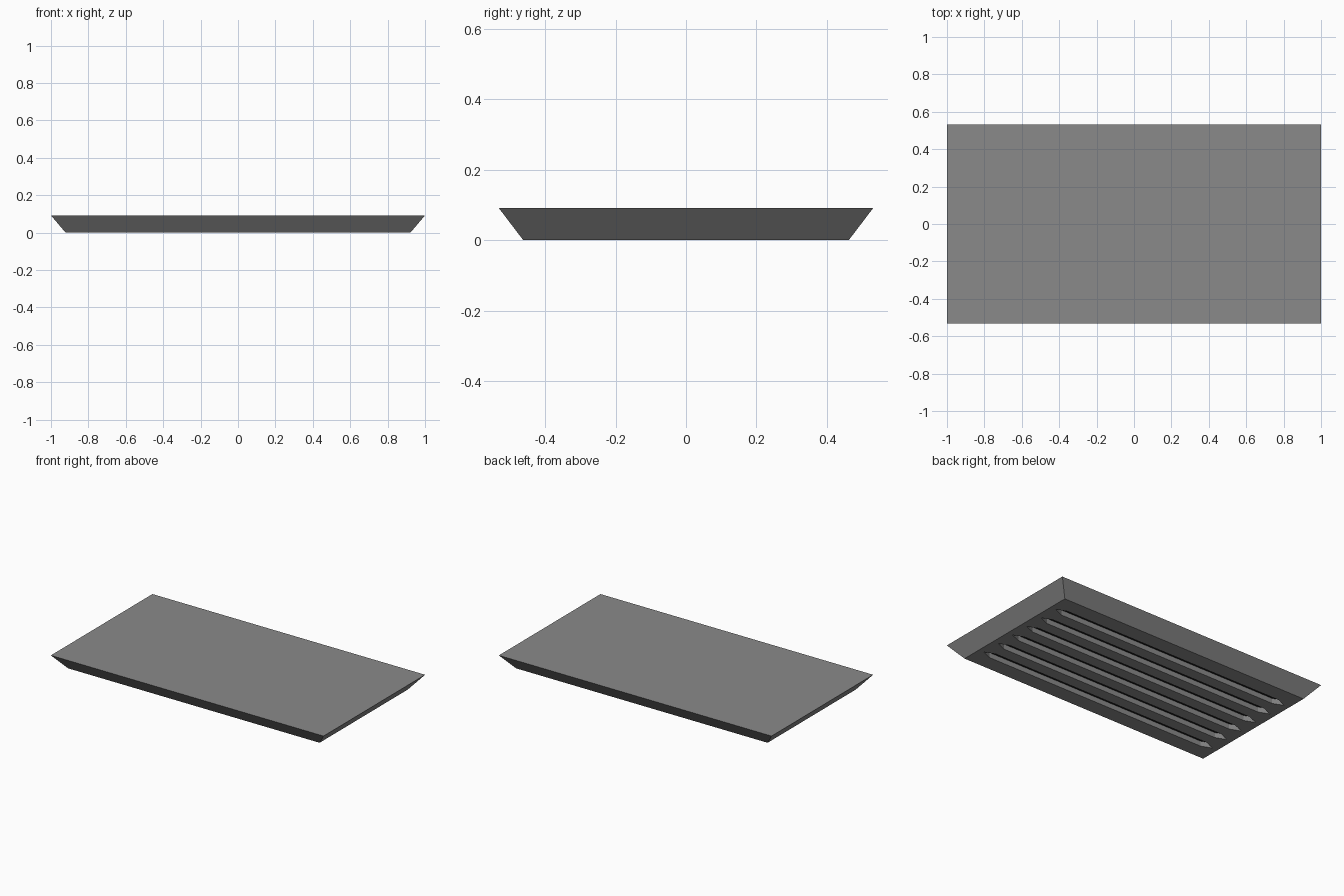
import bpy, bmesh

default = bpy.data.objects.get("Cube")
if default:
    bpy.data.objects.remove(default)

HEIGHT = 0.092
SLOTS, PITCH = 6, 0.132
SLOT_HALF, SLOT_W, SLOT_TIP, SLOT_DEPTH = 0.885, 0.028, 0.07, 0.034


def make_material(name, value):
    mat = bpy.data.materials.new(name)
    mat.use_nodes = True
    colour = (value, value, value, 1)
    mat.diffuse_color = colour
    mat.node_tree.nodes["Principled BSDF"].inputs["Base Color"].default_value = colour
    return mat


MATERIALS = [make_material("mid_grey", 0.253), make_material("slot_black", 0.01)]


def loft(bm, lower, upper, z0, z1):
    """Closed solid between two outlines of equal point count."""
    a = [bm.verts.new((x, y, z0)) for x, y in lower]
    b = [bm.verts.new((x, y, z1)) for x, y in upper]
    bm.faces.new(a[::-1])
    bm.faces.new(b)
    n = len(a)
    for i in range(n):
        j = (i + 1) % n
        bm.faces.new((a[i], a[j], b[j], b[i]))


def make_object(name, bm):
    mesh = bpy.data.meshes.new(name)
    bm.to_mesh(mesh)
    bm.free()
    for mat in MATERIALS:
        mesh.materials.append(mat)
    obj = bpy.data.objects.new(name, mesh)
    bpy.context.collection.objects.link(obj)
    return obj


def rectangle(hx, hy):
    return [(-hx, -hy), (hx, -hy), (hx, hy), (-hx, hy)]


def slot_outline(y):
    """Long six-sided slot with pointed ends."""
    inner = SLOT_HALF - SLOT_TIP
    return [(-inner, y - SLOT_W), (inner, y - SLOT_W), (SLOT_HALF, y),
            (inner, y + SLOT_W), (-inner, y + SLOT_W), (-SLOT_HALF, y)]


# Tray body with sloping sides
bm = bmesh.new()
loft(bm, rectangle(0.922, 0.462), rectangle(1.0, 0.532), 0, HEIGHT)
slab = make_object("tapered_slab", bm)

# Row of slots sunk into the underside
bm = bmesh.new()
for i in range(SLOTS):
    outline = slot_outline((i - (SLOTS - 1) / 2) * PITCH)
    loft(bm, outline, outline, -0.05, SLOT_DEPTH)
cutter = make_object("slot_cutter", bm)
cutter.hide_render = True

cut = slab.modifiers.new("underside_slots", 'BOOLEAN')
cut.operation = 'DIFFERENCE'
cut.solver = 'EXACT'
cut.object = cutter

# Bake the cut and drop the helper
graph = bpy.context.evaluated_depsgraph_get()
baked = bpy.data.meshes.new_from_object(slab.evaluated_get(graph))
slab.modifiers.clear()
slab.data = baked
bpy.data.objects.remove(cutter)

# Dark slot floors
for face in baked.polygons:
    is_floor = face.normal.z < -0.9 and face.center.z > SLOT_DEPTH / 2
    face.material_index = 1 if is_floor else 0
